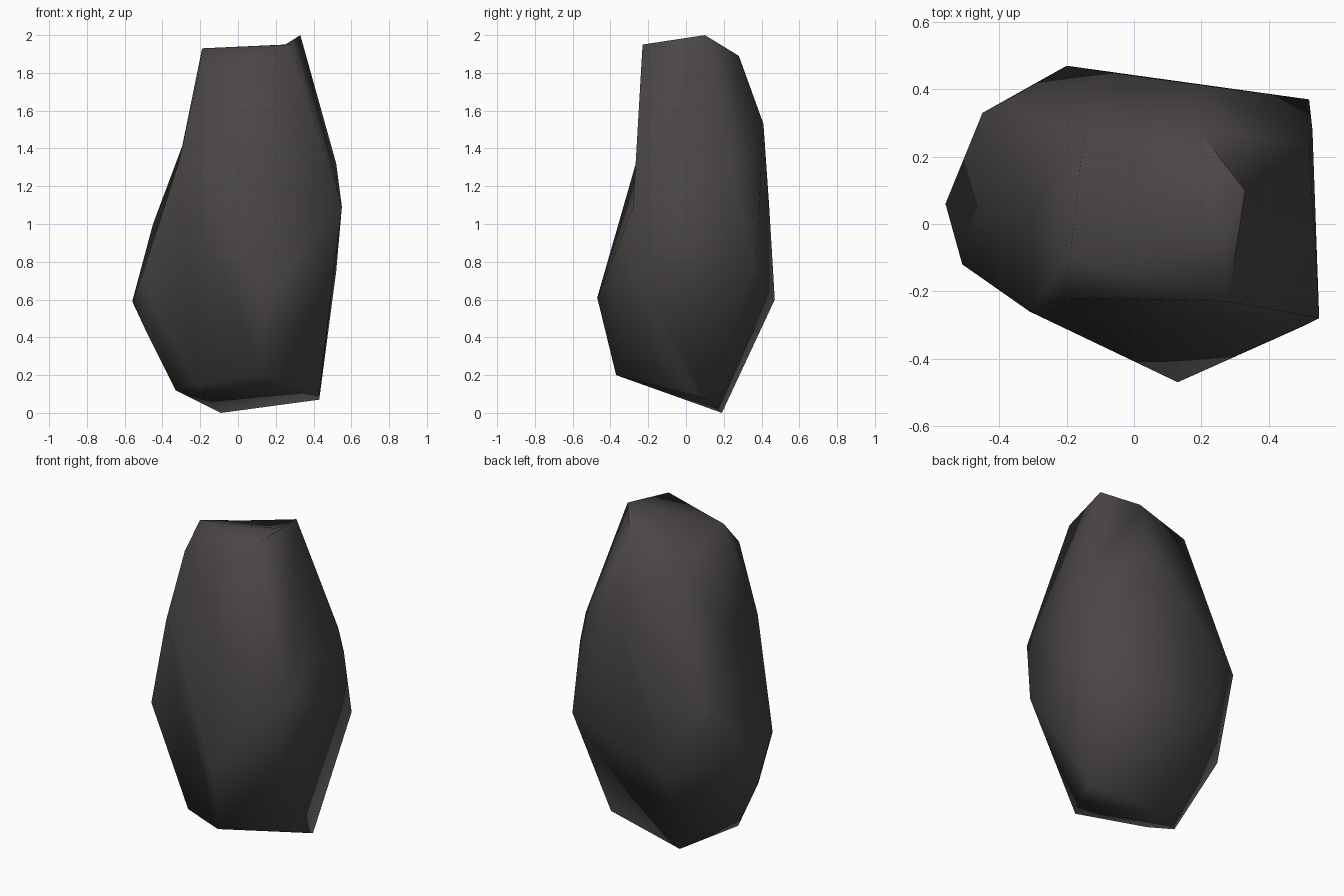
import bpy, bmesh, math
from mathutils import Vector

# Corner points of the boulder, grouped by height
corners = [
    # crown
    (0.33, 0.10, 2.00), (0.28, -0.23, 1.95), (-0.19, -0.10, 1.93),
    (-0.21, -0.22, 1.78), (-0.15, 0.26, 1.80), (0.19, 0.28, 1.89),
    # shoulders
    (0.22, 0.41, 1.53), (0.52, 0.24, 1.32), (0.53, 0.28, 1.16), (0.55, -0.28, 1.09),
    (-0.45, 0.33, 1.00), (-0.34, 0.39, 1.00), (0.00, 0.44, 1.10),
    # belly
    (0.52, 0.37, 0.75), (0.51, -0.30, 0.77), (0.13, -0.47, 0.61),
    (-0.20, 0.47, 0.60), (-0.56, 0.06, 0.59), (-0.51, -0.12, 0.72),
    # foot
    (-0.49, -0.01, 0.44), (0.12, -0.37, 0.20), (-0.23, -0.16, 0.15),
    (-0.33, -0.04, 0.12), (0.43, 0.05, 0.10), (0.43, 0.12, 0.07), (-0.09, 0.19, 0.00),
]
# Hollow corners: hulled further out, then pulled in to the second value
hollows = [
    ((-0.40, -0.33, 1.30), (-0.31, -0.26, 1.34)),   # front left waist
    ((0.10, -0.42, 1.22), (0.08, -0.27, 1.22)),     # front waist
    ((-0.48, 0.06, 1.36), (-0.30, 0.04, 1.36)),     # left waist
    ((0.20, 0.00, 2.04), (0.25, 0.02, 1.95)),       # crown dent
]

bm = bmesh.new()
for c in corners:
    bm.verts.new(c)
pulled = [(bm.verts.new(outer), inner) for outer, inner in hollows]
bmesh.ops.convex_hull(bm, input=bm.verts[:])
for v, inner in pulled:
    if v.is_valid:
        v.co = Vector(inner)
loose = [v for v in bm.verts if not v.link_faces]
bmesh.ops.delete(bm, geom=loose, context='VERTS')
bmesh.ops.recalc_face_normals(bm, faces=bm.faces[:])

mesh = bpy.data.meshes.new("boulder")
bm.to_mesh(mesh)
bm.free()
boulder = bpy.data.objects.new("boulder", mesh)
bpy.context.collection.objects.link(boulder)

# Dark stone colour
stone = bpy.data.materials.new("dark_stone")
stone.diffuse_color = (0.068, 0.062, 0.060, 1)
mesh.materials.append(stone)

bpy.context.view_layer.objects.active = boulder
boulder.select_set(True)
bpy.ops.object.shade_smooth_by_angle(angle=math.radians(90))
